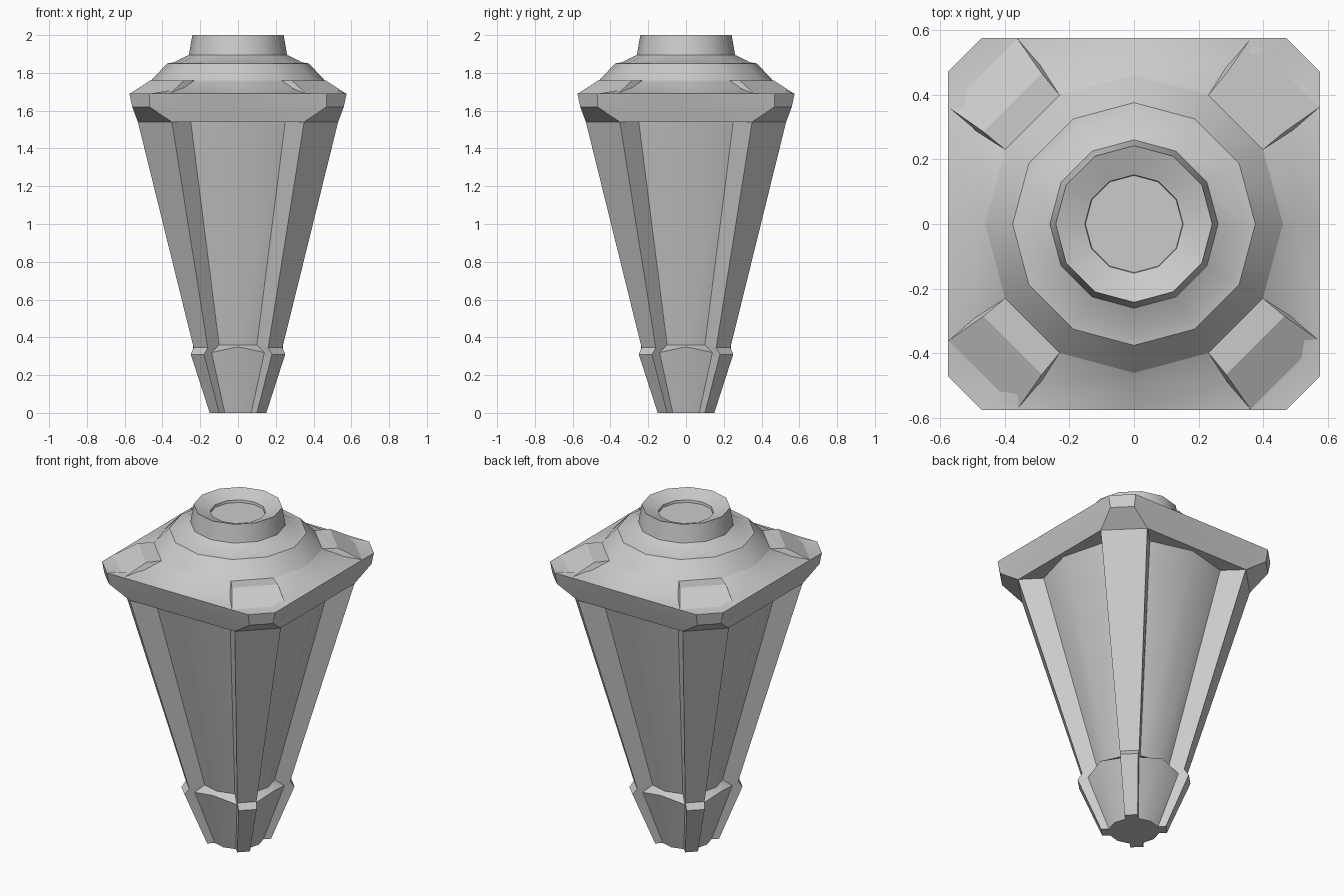
import bpy, bmesh, math
from mathutils import Matrix

if "Cube" in bpy.data.objects:
    bpy.data.objects.remove(bpy.data.objects["Cube"])


def finish(bm, name, angle=35):
    bmesh.ops.remove_doubles(bm, verts=bm.verts, dist=1e-5)
    bmesh.ops.recalc_face_normals(bm, faces=bm.faces)
    me = bpy.data.meshes.new(name)
    bm.to_mesh(me)
    bm.free()
    ob = bpy.data.objects.new(name, me)
    bpy.context.collection.objects.link(ob)
    bpy.ops.object.select_all(action='DESELECT')
    ob.select_set(True)
    bpy.context.view_layer.objects.active = ob
    bpy.ops.object.shade_smooth_by_angle(angle=math.radians(angle))
    return ob


def quarter_ring(mid, side, corner):
    """20-point ring: side middle (r, z), panel edge (p, q, z), post edge (p, q, z), repeated 4x."""
    (m, mz), (ap, aq, az), (bp, bq, bz) = mid, side, corner
    quad = [(m, 0, mz), (aq, ap, az), (bq, bp, bz), (bp, bq, bz), (ap, aq, az)]
    pts = []
    for k in range(4):
        for x, y, z in quad:
            for _ in range(k):
                x, y = -y, x
            pts.append((x, y, z))
    return pts


def lathe_ring(r, z, n=12):
    return [(r * math.cos(2 * math.pi * i / n), r * math.sin(2 * math.pi * i / n), z) for i in range(n)]


def loft(name, rings, cap_bottom=False, cap_top=False):
    bm = bmesh.new()
    vs = [[bm.verts.new(p) for p in ring] for ring in rings]
    n = len(vs[0])
    for lo, hi in zip(vs, vs[1:]):
        for i in range(n):
            j = (i + 1) % n
            bm.faces.new((lo[i], lo[j], hi[j], hi[i]))
    if cap_bottom:
        bm.faces.new(vs[0][::-1])
    if cap_top:
        bm.faces.new(vs[-1])
    return finish(bm, name)


# Bottom cup with four diagonal fins
base_ring = quarter_ring((.20, .36), (.10, .173, .36), (.16, .235, .345))
loft("bottom_cup", [
    quarter_ring((.14, 0), (.07, .12, 0), (.10, .15, 0)),
    quarter_ring((.24, .35), (.14, .21, .32), (.18, .25, .31)),
    base_ring], cap_bottom=True)

# Tapering panes with raised corner posts
loft("panes_and_posts", [
    base_ring,
    quarter_ring((.50, 1.54), (.25, .433, 1.54), (.35, .53, 1.54))])

# Square roof rim rising to the dome foot
loft("roof_rim", [
    quarter_ring((.53, 1.54), (.25, .53, 1.54), (.35, .53, 1.54)),
    quarter_ring((.555, 1.62), (.30, .555, 1.62), (.468, .56, 1.62)),
    quarter_ring((.575, 1.69), (.36, .575, 1.69), (.47, .575, 1.69)),
    quarter_ring((.495, 1.72), (.285, .495, 1.72), (.34, .44, 1.69)),
    quarter_ring((.46, 1.76), (.23, .398, 1.76), (.287, .341, 1.76))], cap_bottom=True)

# Twelve-sided dome, collar and hollow neck
profile = [(.46, 1.76), (.375, 1.85), (.342, 1.855), (.26, 1.895),
           (.242, 2.0), (.152, 1.965), (.15, 1.95)]
loft("dome_and_neck", [lathe_ring(r, z) for r, z in profile], cap_top=True)

# Raised blocks on the four roof corners
half = [(.36, .572, 1.69), (.285, .465, 1.76), (.23, .398, 1.76),
        (.285, .495, 1.70), (.23, .398, 1.66)]
for k in range(4):
    bm = bmesh.new()
    for x, y, z in half:
        bm.verts.new((x, y, z))
        bm.verts.new((y, x, z))
    res = bmesh.ops.convex_hull(bm, input=bm.verts)
    bmesh.ops.dissolve_limit(bm, angle_limit=.02, verts=bm.verts, edges=bm.edges)
    bm.transform(Matrix.Rotation(k * math.pi / 2, 4, 'Z'))
    finish(bm, f"corner_block_{k + 1}", 15)
